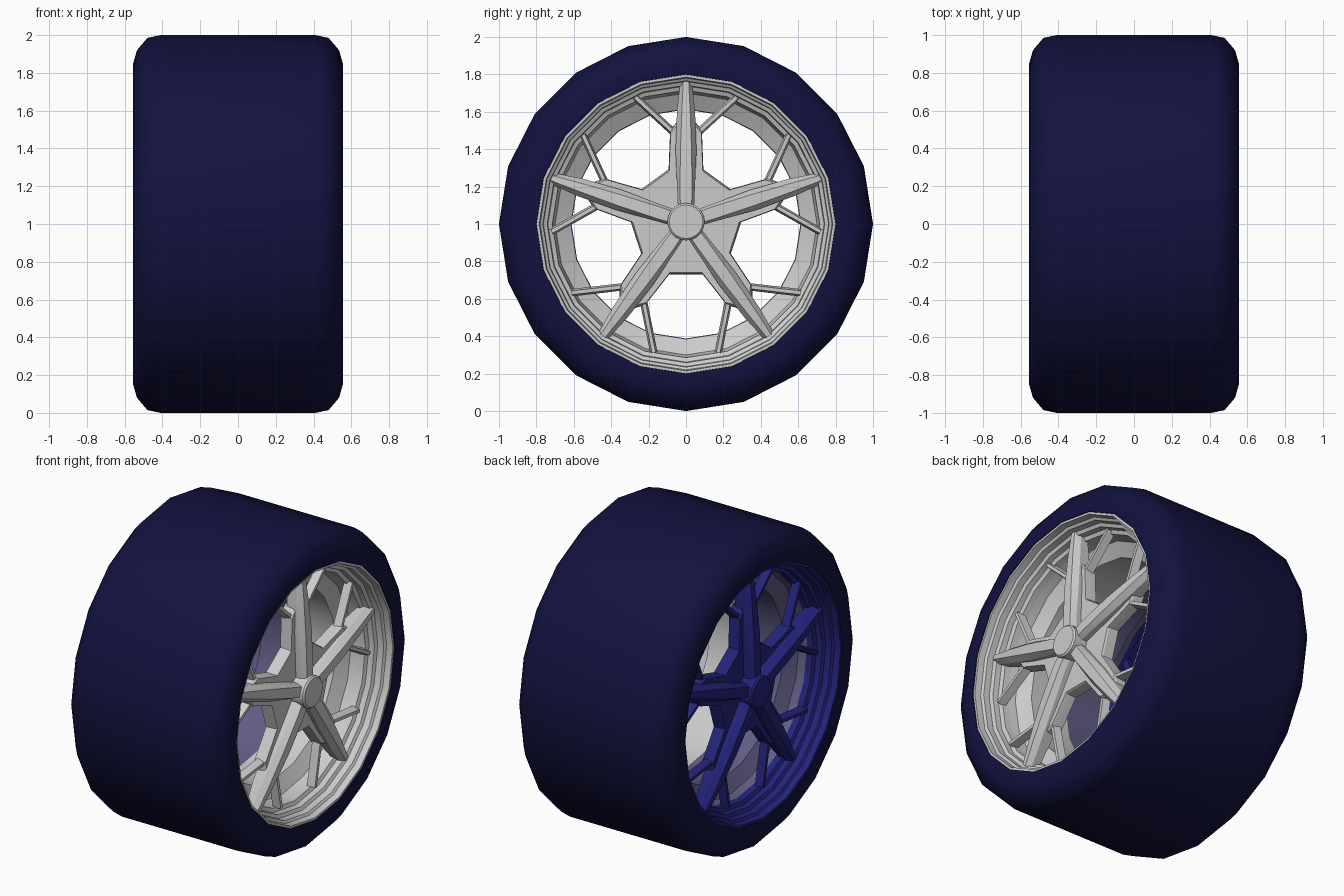
import bpy, bmesh
from math import sin, cos, pi, radians

if "Cube" in bpy.data.objects:
    bpy.data.objects.remove(bpy.data.objects["Cube"])

SEG = 20          # sides of the tyre and rim
HUB_Z = 1.012     # spoke star sits a touch above the tyre axis


def material(name, rgb):
    m = bpy.data.materials.new(name)
    m.diffuse_color = (*rgb, 1)
    m.use_nodes = True
    m.node_tree.nodes["Principled BSDF"].inputs["Base Color"].default_value = m.diffuse_color
    return m


def finish(bm, name, mat=None, angle=30):
    me = bpy.data.meshes.new(name)
    bm.to_mesh(me)
    bm.free()
    ob = bpy.data.objects.new(name, me)
    bpy.context.collection.objects.link(ob)
    if mat:
        me.materials.append(mat)
    bpy.ops.object.select_all(action='DESELECT')
    ob.select_set(True)
    bpy.context.view_layer.objects.active = ob
    bpy.ops.object.shade_smooth_by_angle(angle=radians(angle))
    return ob


def lathe(name, profile, mat=None, angle=30, zc=1.0):
    """Spin (x, radius) points about the wheel axis."""
    bm = bmesh.new()
    rings = [[bm.verts.new((x, r * sin(2 * pi * k / SEG), zc + r * cos(2 * pi * k / SEG)))
              for k in range(SEG)] for x, r in profile]
    for a, b in zip(rings, rings[1:]):
        for k in range(SEG):
            j = (k + 1) % SEG
            bm.faces.new((a[k], b[k], b[j], a[j]))
    return finish(bm, name, mat, angle)


def loft(bm, sections):
    """Join equal-length loops of points into a closed solid."""
    loops = [[bm.verts.new(p) for p in s] for s in sections]
    n = len(loops[0])
    for a, b in zip(loops, loops[1:]):
        for k in range(n):
            j = (k + 1) % n
            bm.faces.new((a[k], a[j], b[j], b[k]))
    bm.faces.new(loops[0][::-1])
    bm.faces.new(loops[-1])


def polar(x, r, t, a):
    """Point at distance r along a spoke and t sideways, spoke turned by a."""
    return (x, r * sin(a) + t * cos(a), HUB_Z + r * cos(a) - t * sin(a))


def mirrored(profile, s):
    return profile if s > 0 else [(-x, r) for x, r in profile][::-1]


tyre_mat = material("tyre_navy", (0.006, 0.006, 0.05))
blue = material("rim_blue", (0.017, 0.017, 0.2))
violet = material("barrel_violet", (0.12, 0.11, 0.24))

# Tyre
half = [(0.41, 1.0), (0.48, 0.985), (0.535, 0.92), (0.555, 0.85), (0.55, 0.80), (0.50, 0.79)]
lathe("tyre", [(-x, r) for x, r in half[::-1]] + half, tyre_mat, 60)

ANGLES = [2 * pi * i / 5 for i in range(5)]
for s, side, mat, barrel_mat in ((1, "right", None, None), (-1, "left", blue, violet)):
    # Stepped rim lip
    lip = [(0.50, 0.805), (0.545, 0.80), (0.545, 0.785), (0.505, 0.78), (0.495, 0.765),
           (0.455, 0.762), (0.445, 0.742), (0.41, 0.738), (0.40, 0.715), (0.36, 0.71)]
    lathe("rim_lip_" + side, mirrored(lip, s), mat)

    # Inner barrel: steep shoulder, then a narrower drum through the middle
    barrel = [(0.36, 0.71), (0.31, 0.70), (0.26, 0.615), (0.0, 0.612)]
    lathe("rim_barrel_" + side, mirrored(barrel, s), barrel_mat)

    # Five ridged spokes: (distance, ridge half width, full half width, front x)
    stations = [(0.04, 0.028, 0.042, 0.505), (0.15, 0.032, 0.046, 0.51), (0.38, 0.03, 0.056, 0.50),
                (0.60, 0.022, 0.048, 0.48), (0.755, 0.014, 0.030, 0.46)]
    bm = bmesh.new()
    for a in ANGLES:
        secs = []
        for r, w, f, x in stations:
            cut = [(-f, 0.38), (-f, x - 0.035), (-w, x), (w, x), (f, x - 0.035), (f, 0.38)]
            secs.append([polar(s * px, r, t, a) for t, px in cut])
        loft(bm, secs)
    bmesh.ops.recalc_face_normals(bm, faces=bm.faces)
    finish(bm, "spokes_" + side, mat, 20)

    # Star-shaped web behind the spokes, slightly tapered towards the front
    arm = [(0.28, -0.093), (0.49, -0.085), (0.54, -0.045), (0.54, 0.045), (0.49, 0.085), (0.28, 0.093)]
    bm = bmesh.new()
    loft(bm, [[polar(s * x, r * k, t * k, a) for a in ANGLES for r, t in arm]
              for x, k in ((0.365, 1.0), (0.43, 0.985), (0.44, 0.965))])
    bmesh.ops.recalc_face_normals(bm, faces=bm.faces)
    finish(bm, "star_web_" + side, mat, 20)

    # Thin tapered struts branching from each spoke to the rim
    bm = bmesh.new()
    for a in ANGLES:
        for m in (1, -1):
            secs = []
            for r, t in ((0.47, 0.058), (0.667, 0.272)):
                cut = [(0.38, -1.4), (0.43, -0.7), (0.43, 0.7), (0.38, 1.4)]
                secs.append([polar(s * x, r + 0.010 * e, m * (t - 0.010 * e), a) for x, e in cut])
            loft(bm, secs)
    bmesh.ops.recalc_face_normals(bm, faces=bm.faces)
    finish(bm, "struts_" + side, mat, 20)

    # Hub cap with a bevelled edge
    cap = [(0.535, 0.0001), (0.535, 0.09), (0.525, 0.10), (0.365, 0.10), (0.365, 0.0001)]
    cap = [(s * x, r) for x, r in cap]
    lathe("hub_cap_" + side, cap[::-1] if s > 0 else cap, mat, 30, HUB_Z)
